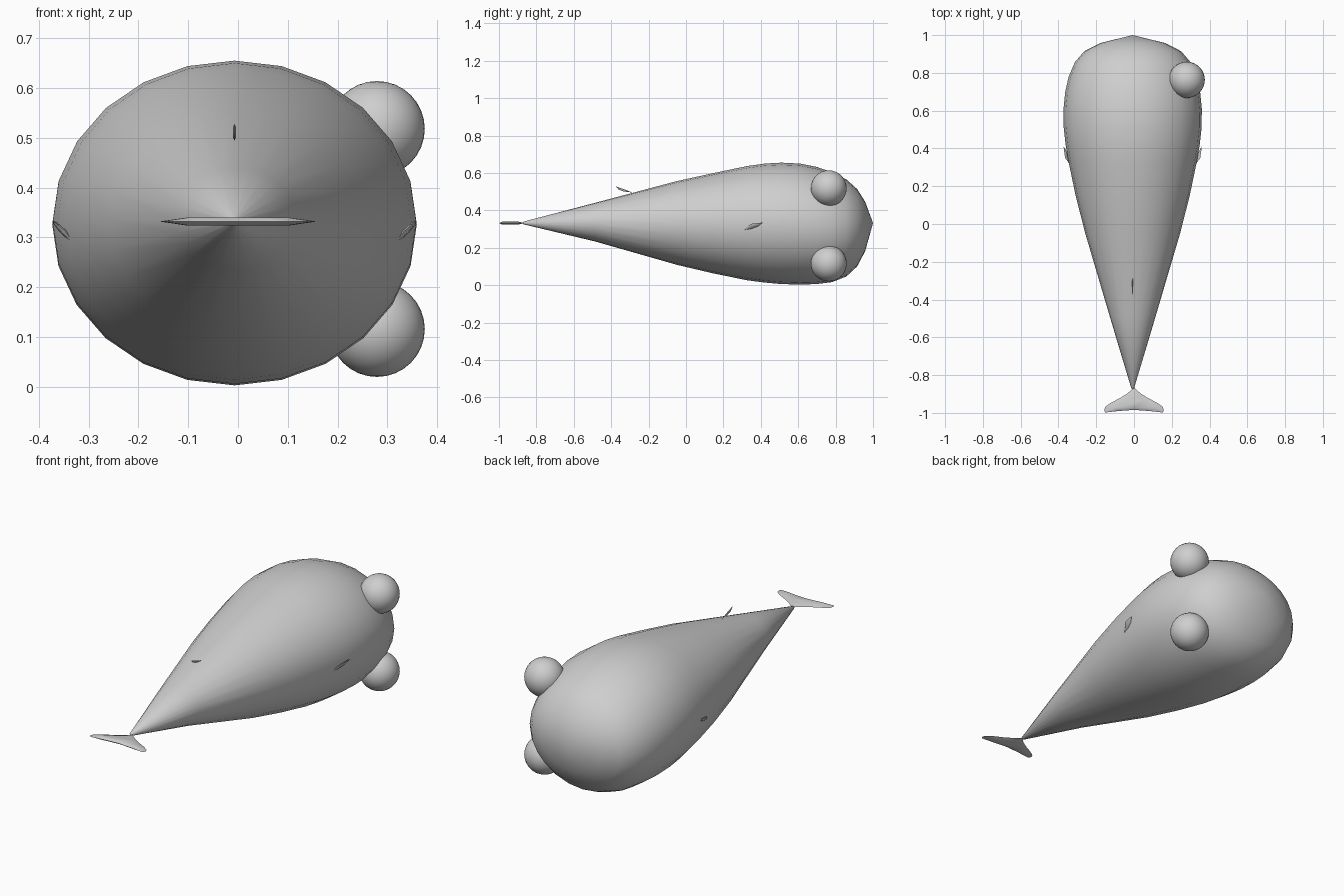
import bpy, bmesh, math
from mathutils import Vector

if "Cube" in bpy.data.objects:
    bpy.data.objects.remove(bpy.data.objects["Cube"])

grey = bpy.data.materials.new("plain grey")
grey.diffuse_color = (0.62, 0.62, 0.62, 1)
grey.use_nodes = True
grey.node_tree.nodes["Principled BSDF"].inputs["Base Color"].default_value = grey.diffuse_color
CX = -0.007  # body centre line


def finish(name, bm, angle=None):
    """Turn a bmesh into a smooth-shaded object."""
    bmesh.ops.recalc_face_normals(bm, faces=bm.faces)
    me = bpy.data.meshes.new(name)
    bm.to_mesh(me)
    bm.free()
    me.materials.append(grey)
    ob = bpy.data.objects.new(name, me)
    bpy.context.collection.objects.link(ob)
    for p in me.polygons:
        p.use_smooth = True
    if angle:
        bpy.context.view_layer.objects.active = ob
        ob.select_set(True)
        bpy.ops.object.shade_smooth_by_angle(angle=angle)
        ob.select_set(False)
    return ob


def blade(name, outline, normal, thick):
    """Thin lens-shaped fin: sharp outline, domed on both sides."""
    bm = bmesh.new()
    pts = [Vector(p) for p in outline]
    mid = sum(pts, Vector()) / len(pts)
    n = Vector(normal).normalized() * thick
    rim = [bm.verts.new(p) for p in pts]
    for side in (1, -1):
        inner = [bm.verts.new(p.lerp(mid, 0.35) + n * side) for p in pts]
        for i in range(len(pts)):
            j = (i + 1) % len(pts)
            bm.faces.new((rim[i], rim[j], inner[j], inner[i]))
        bm.faces.new(inner)
    return finish(name, bm, math.radians(50))


# Body: elliptical rings along y (y, half width, bottom z, top z)
rings = [
    (-0.868, 0.008, 0.325, 0.340), (-0.487, 0.122, 0.234, 0.440),
    (-0.05, 0.251, 0.109, 0.556), (0.15, 0.302, 0.062, 0.600),
    (0.328, 0.339, 0.026, 0.637), (0.42, 0.355, 0.014, 0.650),
    (0.51, 0.365, 0.006, 0.655), (0.61, 0.366, 0.003, 0.650),
    (0.70, 0.357, 0.006, 0.632), (0.78, 0.339, 0.016, 0.604),
    (0.857, 0.306, 0.046, 0.566), (0.915, 0.256, 0.100, 0.514),
    (0.958, 0.172, 0.182, 0.446),
]
SIDES = 24
bm = bmesh.new()
loops = []
for y, w, lo, hi in rings:
    loops.append([bm.verts.new((CX + w * math.sin(a), y,
                                (lo + hi) / 2 + (hi - lo) / 2 * math.cos(a)))
                  for a in (math.tau * k / SIDES for k in range(SIDES))])
nose = bm.verts.new((CX, 1.0, 0.332))
tip = bm.verts.new((CX, -0.875, 0.332))
for k in range(SIDES):
    m = (k + 1) % SIDES
    for a, b in zip(loops, loops[1:]):
        bm.faces.new((a[k], a[m], b[m], b[k]))
    bm.faces.new((loops[-1][k], loops[-1][m], nose))
    bm.faces.new((loops[0][m], loops[0][k], tip))
finish("body", bm)

# Eyes: two balls on the same side, one above the other
for name, z in (("upper_eye", 0.518), ("lower_eye", 0.116)):
    bm = bmesh.new()
    bmesh.ops.create_uvsphere(bm, u_segments=32, v_segments=16, radius=0.096)
    bmesh.ops.translate(bm, verts=bm.verts, vec=(0.279, 0.763, z))
    finish(name, bm)

# Tail fluke: flat crescent with swept tips
half = [(0.035, -0.897), (0.075, -0.922), (0.12, -0.945), (0.152, -0.967),
        (0.158, -0.985), (0.152, -0.998), (0.08, -0.99)]
fluke = [(0, -0.866)] + half + [(0, -0.984)] + [(-x, y) for x, y in reversed(half)]
blade("tail_fluke", [(x, y, 0.332) for x, y in fluke], (0, 0, 1), 0.008)

# Back fin
blade("back_fin", [(CX, -0.285, 0.495), (CX, -0.335, 0.514), (CX, -0.375, 0.528),
                   (CX, -0.362, 0.512), (CX, -0.335, 0.501)], (1, 0, 0), 0.003)

# Side fins, mirrored across the body centre line
fin = [(0.366, 0.410, 0.335), (0.358, 0.350, 0.328), (0.340, 0.325, 0.312),
       (0.326, 0.303, 0.293), (0.336, 0.345, 0.300), (0.350, 0.385, 0.314)]
for name, s in (("right_fin", 1), ("left_fin", -1)):
    blade(name, [(CX + s * x, y, z) for x, y, z in fin], (s * 0.75, -0.2, -0.6), 0.004)
